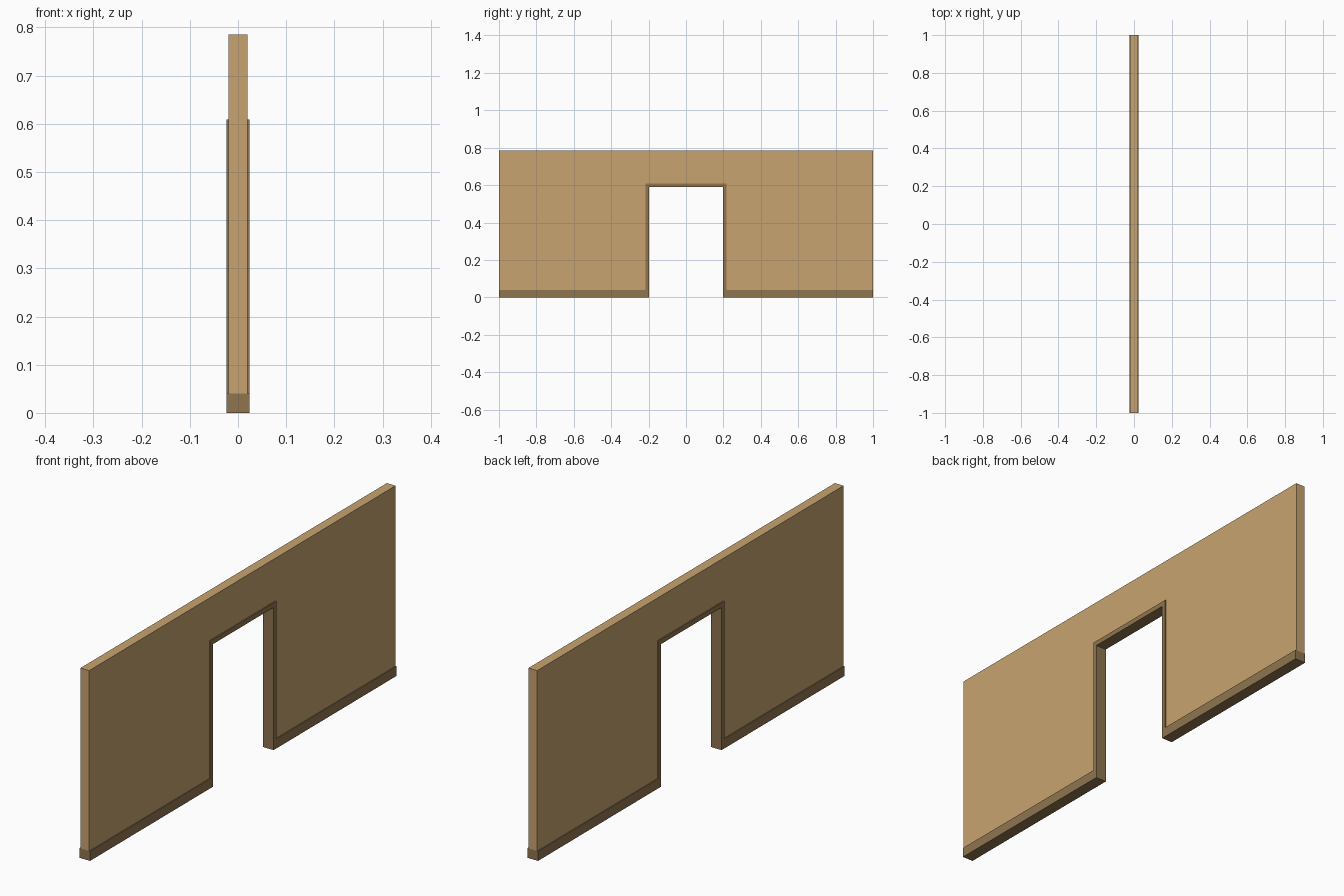
import bpy
import bmesh

if "Cube" in bpy.data.objects:
    bpy.data.objects.remove(bpy.data.objects["Cube"])

HALF_LEN, HEIGHT = 1.0, 0.785
WALL_X, TRIM_X = 0.02, 0.024
BASE_H = 0.04
IN_Y, OUT_Y = 0.198, 0.216      # door frame inner / outer half width
IN_Z, OUT_Z = 0.589, 0.609      # door frame inner / outer height


def material(name, rgb):
    mat = bpy.data.materials.new(name)
    mat.diffuse_color = (*rgb, 1.0)
    mat.use_nodes = True
    mat.node_tree.nodes["Principled BSDF"].inputs["Base Color"].default_value = mat.diffuse_color
    return mat


def mirrored(half):
    """Complete a right-hand (y, z) outline with its mirror image."""
    return half + [(-y, z) for y, z in reversed(half)]


def extruded(name, profile, half_x, mat):
    """Extrude a (y, z) outline symmetrically along x."""
    bm = bmesh.new()
    face = bm.faces.new([bm.verts.new((-half_x, y, z)) for y, z in profile])
    res = bmesh.ops.extrude_face_region(bm, geom=[face])
    moved = [g for g in res["geom"] if isinstance(g, bmesh.types.BMVert)]
    bmesh.ops.translate(bm, verts=moved, vec=(2 * half_x, 0, 0))
    bmesh.ops.recalc_face_normals(bm, faces=bm.faces)
    mesh = bpy.data.meshes.new(name)
    bm.to_mesh(mesh)
    bm.free()
    mesh.materials.append(mat)
    obj = bpy.data.objects.new(name, mesh)
    bpy.context.collection.objects.link(obj)
    return obj


# Wall panel, sitting on the baseboard and around the door frame
extruded("wall_panel",
         mirrored([(OUT_Y, OUT_Z), (OUT_Y, BASE_H),
                   (HALF_LEN, BASE_H), (HALF_LEN, HEIGHT)]),
         WALL_X, material("wall_tan", (0.58, 0.37, 0.16)))

# Baseboards and door frame as one continuous, slightly thicker trim
trim_outline = ([(IN_Y, IN_Z), (IN_Y, 0), (HALF_LEN, 0), (HALF_LEN, BASE_H),
                 (OUT_Y, BASE_H), (OUT_Y, OUT_Z)])
extruded("baseboard_and_door_frame", mirrored(trim_outline)
         , TRIM_X, material("trim_brown", (0.275, 0.178, 0.08)))
